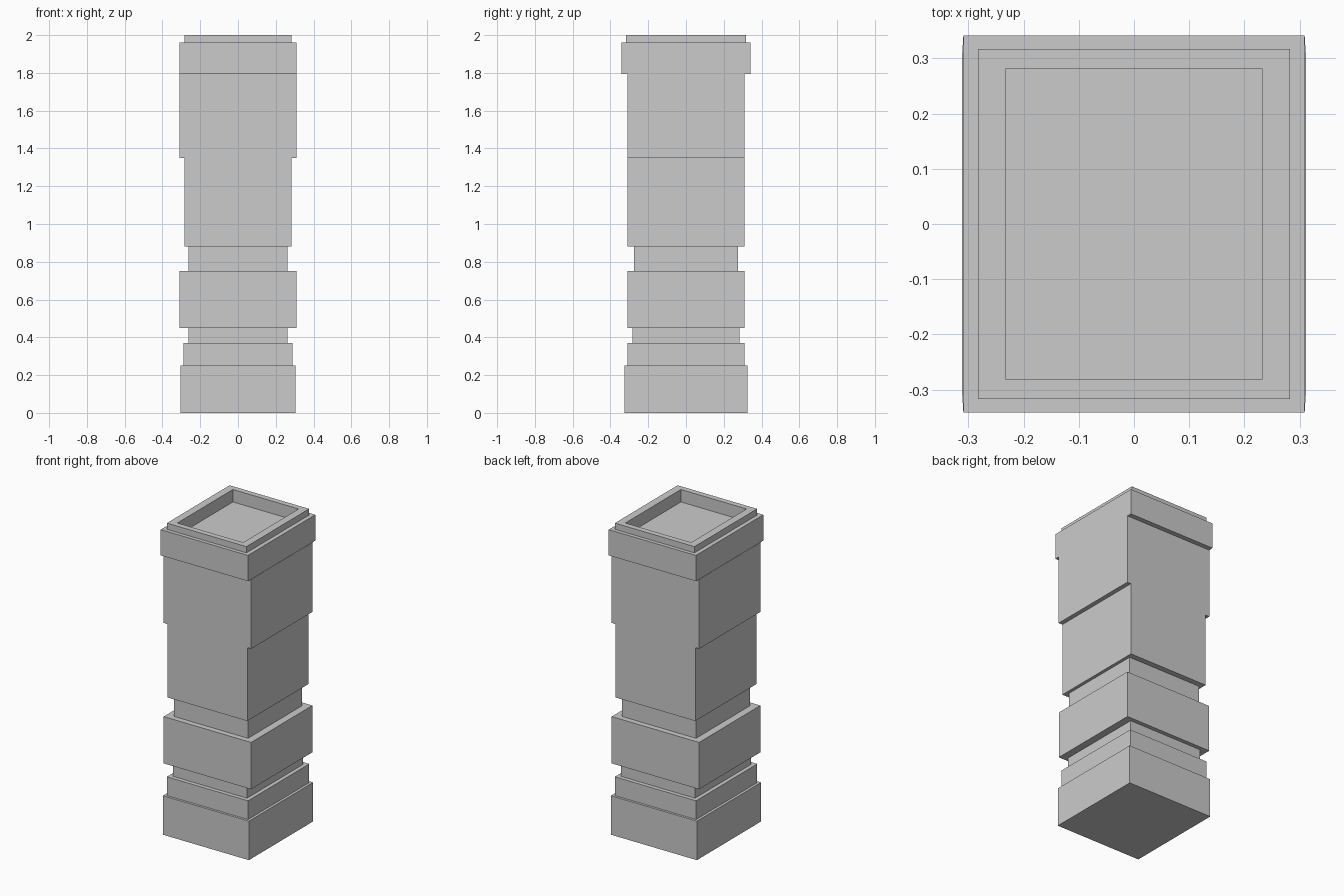
import bpy
import bmesh

if "Cube" in bpy.data.objects:
    bpy.data.objects.remove(bpy.data.objects["Cube"])

# Stacked rectangular sections: half width x, half depth y, bottom z, top z
SECTIONS = [
    (0.305, 0.325, 0.00, 0.25),    # base block
    (0.288, 0.31, 0.25, 0.37),     # base step
    (0.263, 0.284, 0.37, 0.45),    # lower neck
    (0.31, 0.31, 0.45, 0.75),      # band
    (0.263, 0.274, 0.75, 0.88),    # upper neck
    (0.283, 0.31, 0.88, 1.35),     # lower shaft
    (0.311, 0.31, 1.35, 1.795),    # upper shaft
    (0.309, 0.341, 1.795, 1.96),   # cap
    (0.282, 0.317, 1.96, 2.00),    # rim
    (0.233, 0.281, 2.00, 1.92),    # sunken tray in the top
]


def ring(bm, hx, hy, z):
    return [bm.verts.new((sx * hx, sy * hy, z))
            for sx, sy in ((-1, -1), (1, -1), (1, 1), (-1, 1))]


bm = bmesh.new()
rings = [ring(bm, hx, hy, z) for hx, hy, z0, z1 in SECTIONS for z in (z0, z1)]

# Underside, tray floor, and the walls and ledges between rings
bm.faces.new(reversed(rings[0]))
bm.faces.new(rings[-1])
for a, b in zip(rings, rings[1:]):
    for i in range(4):
        j = (i + 1) % 4
        bm.faces.new((a[i], a[j], b[j], b[i]))
bm.normal_update()

# The shaft is flush front and back: merge each into one flat face
for flat in [f for f in bm.faces if f.calc_area() < 1e-7]:
    walls = {g for e in flat.edges for g in e.link_faces
             if abs(g.normal.y) > 0.9 and g is not flat}
    bmesh.ops.dissolve_faces(bm, faces=[flat, *walls])
bm.normal_update()

mesh = bpy.data.meshes.new("pillar")
bm.to_mesh(mesh)
bm.free()
bpy.context.collection.objects.link(bpy.data.objects.new("pillar", mesh))
